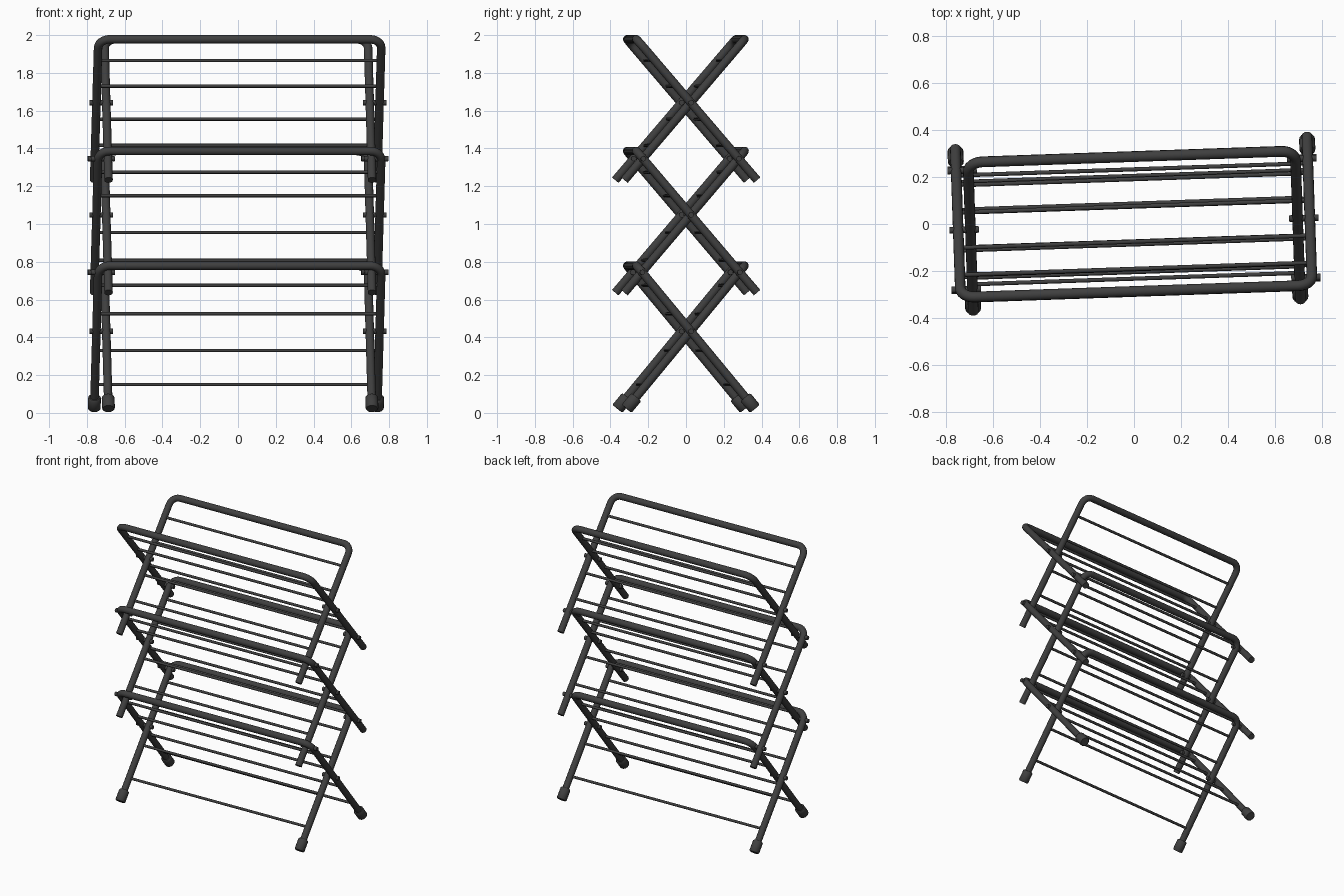
import bpy, bmesh, math
from mathutils import Vector, Matrix

if "Cube" in bpy.data.objects:
    bpy.data.objects.remove(bpy.data.objects["Cube"])

TURN = Matrix.Rotation(math.radians(2), 3, 'Z')   # whole rack stands slightly turned
grey = bpy.data.materials.new("dark grey metal")
grey.diffuse_color = (0.05, 0.05, 0.05, 1)
grey.use_nodes = True
grey.node_tree.nodes["Principled BSDF"].inputs["Base Color"].default_value = grey.diffuse_color


def tube(name, path, radius, normal, sides=16):
    """Sweep a circle along a planar path; radius may be a list per point."""
    path = [Vector(p) for p in path]
    normal = Vector(normal).normalized()
    radii = radius if isinstance(radius, list) else [radius] * len(path)
    bm = bmesh.new()
    rings = []
    for i, p in enumerate(path):
        a = (p - path[i - 1]).normalized() if i else (path[1] - p).normalized()
        b = (path[i + 1] - p).normalized() if i < len(path) - 1 else a
        t = (a + b).normalized()
        side = t.cross(normal).normalized()
        ring = []
        for k in range(sides):
            w = 2 * math.pi * k / sides
            ring.append(bm.verts.new(TURN @ (p + radii[i] * (math.cos(w) * side + math.sin(w) * normal))))
        rings.append(ring)
    for r0, r1 in zip(rings, rings[1:]):
        for k in range(sides):
            j = (k + 1) % sides
            bm.faces.new((r0[k], r0[j], r1[j], r1[k]))
    bm.faces.new(rings[0])
    bm.faces.new(rings[-1])
    bmesh.ops.recalc_face_normals(bm, faces=bm.faces)
    me = bpy.data.meshes.new(name)
    bm.to_mesh(me)
    bm.free()
    me.materials.append(grey)
    me.shade_smooth()
    me.set_sharp_from_angle(angle=math.radians(40))
    ob = bpy.data.objects.new(name, me)
    bpy.context.collection.objects.link(ob)
    return ob


# centre height, slope, bar y, leg end y, rung positions along the leg
TIERS = [
    ("lower", 0.432, 1.21, 0.287, 0.330, (-0.201, -0.077, 0.084, 0.233)),
    ("middle", 1.048, 1.175, 0.288, 0.350, (-0.193, -0.087, 0.079, 0.205)),
    ("upper", 1.642, 1.17, 0.287, 0.350, (-0.191, -0.075, 0.074, 0.193)),
]
R, BEND = 0.0225, 0.06

for tier, zc, slope, ybar, yend, rungs in TIERS:
    # wide frame has its bar at the front, narrow frame at the back
    for kind, half, s in (("wide", 0.75, 1), ("narrow", 0.698, -1)):
        def at(x, y):
            return Vector((x, s * y, zc - slope * y))
        down = (at(0, 1) - at(0, 0)).normalized()
        normal = Vector((1, 0, 0)).cross(down)

        # U-shaped tube frame with rounded corners
        top = at(0, -ybar)
        left = [at(-half, yend)]
        for i in range(7):
            w = math.pi / 2 * i / 6
            left.append(top + Vector((-half + BEND * (1 - math.cos(w)), 0, 0)) + down * BEND * (1 - math.sin(w)))
        right = [Vector((-p.x, p.y, p.z)) for p in reversed(left)]
        tube(f"{tier}_{kind}_frame", left + right, R, normal)

        # thin drying rungs
        for n, y in enumerate(rungs):
            tube(f"{tier}_{kind}_rung_{n + 1}", [at(-half, y), at(half, y)], 0.009, normal, 10)

        # feet on the lowest legs
        if tier == "lower":
            for side, x in (("left", -half), ("right", half)):
                end = at(x, 0.339)
                path = [end - down * d for d in (0.08, 0.074, 0.006, 0)]
                tube(f"{kind}_{side}_foot", path, [0.029, 0.034, 0.034, 0.029], (1, 0, 0))

# pivot pins: frame crossings, and joints between neighbouring tiers
pins = [("centre", 0, t[1]) for t in TIERS]
for lo, hi in zip(TIERS, TIERS[1:]):
    y = (hi[1] - lo[1]) / (hi[2] + lo[2])
    pins += [("joint", s * y, hi[1] - hi[2] * y) for s in (-1, 1)]
for kind, y, z in pins:
    for side, s in (("left", -1), ("right", 1)):
        tube(f"{kind}_pin_{side}", [(s * 0.662, y, z), (s * 0.787, y, z)], 0.014, (0, 0, 1), 12)
